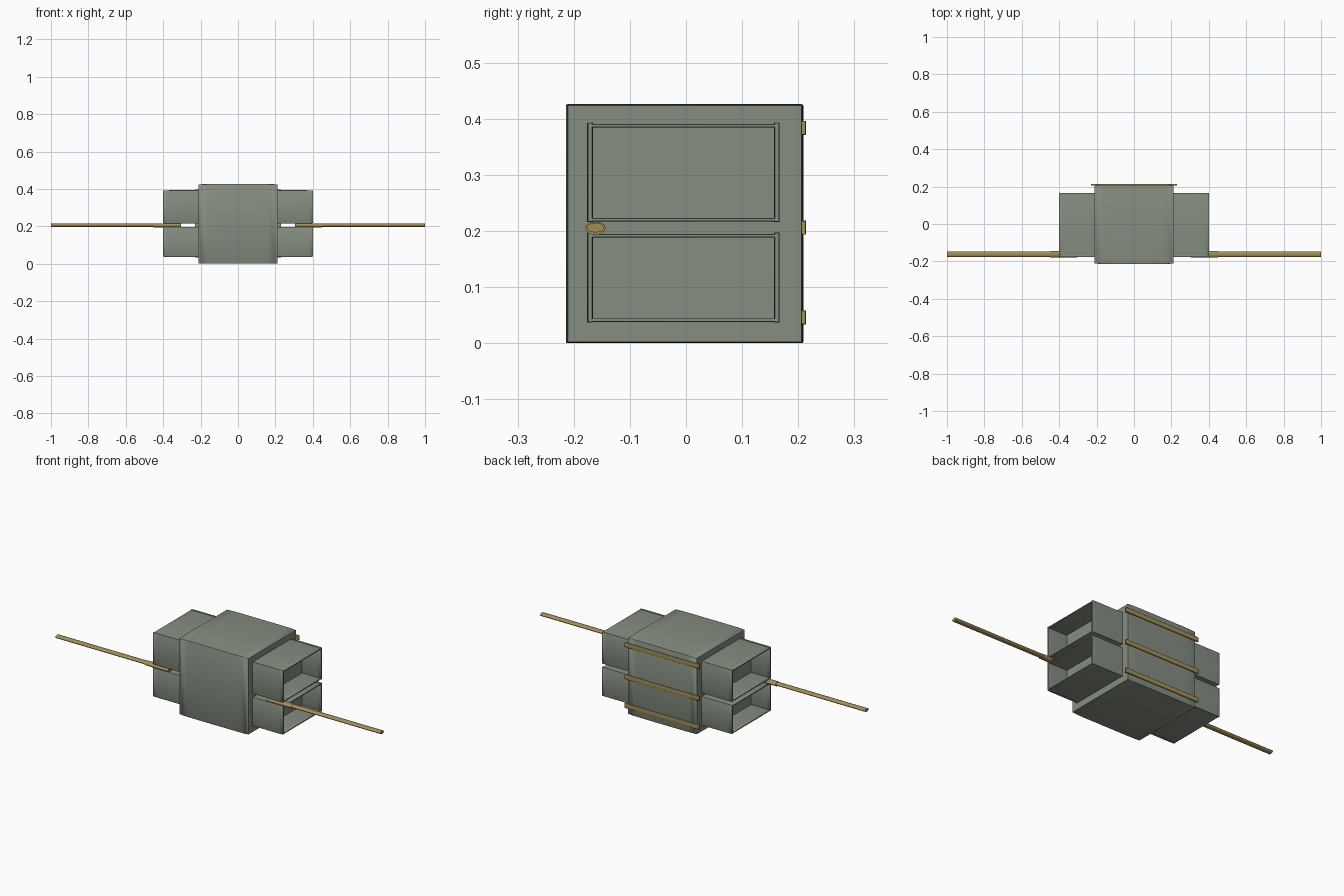
import bpy, bmesh, math
from mathutils import Matrix

if "Cube" in bpy.data.objects:
    bpy.data.objects.remove(bpy.data.objects["Cube"])

# Overall stretch: the door is very deep along x, so edge rounding is stretched too
STRETCH = (10.0, 0.33, 0.21)


def material(name, color):
    m = bpy.data.materials.new(name)
    m.diffuse_color = (*color, 1)
    m.use_nodes = True
    m.node_tree.nodes["Principled BSDF"].inputs["Base Color"].default_value = m.diffuse_color
    return m


GREEN = material("sage_paint", (0.235, 0.27, 0.22))
BRASS = material("aged_brass", (0.36, 0.265, 0.10))


def finish(bm, name, mat):
    bmesh.ops.recalc_face_normals(bm, faces=bm.faces)
    me = bpy.data.meshes.new(name)
    bm.to_mesh(me)
    bm.free()
    me.materials.append(mat)
    ob = bpy.data.objects.new(name, me)
    bpy.context.collection.objects.link(ob)
    bpy.ops.object.select_all(action='DESELECT')
    ob.select_set(True)
    bpy.context.view_layer.objects.active = ob
    bpy.ops.object.shade_smooth_by_angle(angle=math.radians(35))
    return ob


def box(name, x, y, z, mat, bevel=0.0):
    """Box between (min, max) pairs, rounded before the stretch is applied."""
    bm = bmesh.new()
    bmesh.ops.create_cube(bm, size=1)
    for v in bm.verts:
        for i, (lo, hi) in enumerate((x, y, z)):
            v.co[i] = ((lo + hi) / 2 + v.co[i] * (hi - lo)) / STRETCH[i]
    if bevel:
        bmesh.ops.bevel(bm, geom=bm.edges[:], offset=bevel, segments=3,
                        profile=0.5, affect='EDGES')
    bmesh.ops.scale(bm, vec=STRETCH, verts=bm.verts)
    return finish(bm, name, mat)


def rod(name, x0, x1, y, z, ry, rz):
    """Oval bar along x."""
    bm = bmesh.new()
    bmesh.ops.create_cone(bm, cap_ends=True, segments=32, radius1=1, radius2=1,
                          depth=abs(x1 - x0),
                          matrix=Matrix.Rotation(math.pi / 2, 4, 'Y'))
    for v in bm.verts:
        v.co = (v.co.x + (x0 + x1) / 2, y + v.co.y * ry, z + v.co.z * rz)
    return finish(bm, name, BRASS)


# Door slab
box("door_slab", (-0.212, 0.212), (-0.214, 0.209), (0, 0.426), GREEN, 0.01)

# Panels and their moulding frames on both faces
for s, side in ((1, "right"), (-1, "left")):
    for label, z0, z1 in (("upper", 0.217, 0.391), ("lower", 0.038, 0.195)):
        pre = f"{side}_{label}_"
        depth = sorted((s * 0.19, s * 0.40))
        for tag, a in (("bottom", z0), ("top", z1 - 0.0065)):
            box(pre + tag + "_moulding", depth, (-0.171, 0.162),
                (a, a + 0.0065), GREEN, 0.004)
        for tag, a in (("front", -0.176), ("back", 0.157)):
            box(pre + tag + "_moulding", depth, (a, a + 0.010),
                (z0 - 0.001, z1 + 0.002), GREEN, 0.004)
        box(pre + "panel", sorted((s * 0.19, s * 0.285)), (-0.168, 0.160),
            (z0 + 0.003, z1 - 0.003), GREEN)

    # Handle: collar and long knob
    rod(side + "_handle_collar", s * 0.305, s * 0.45, -0.1615, 0.205, 0.018, 0.0115)
    rod(side + "_handle_knob", s * 0.44, s * 1.0, -0.1615, 0.206, 0.0155, 0.0085)

# Hinges on the back edge
for label, z in (("lower", 0.046), ("middle", 0.206), ("upper", 0.384)):
    box(label + "_hinge", (-0.23, 0.23), (0.205, 0.214),
        (z - 0.0125, z + 0.0125), BRASS, 0.003)
